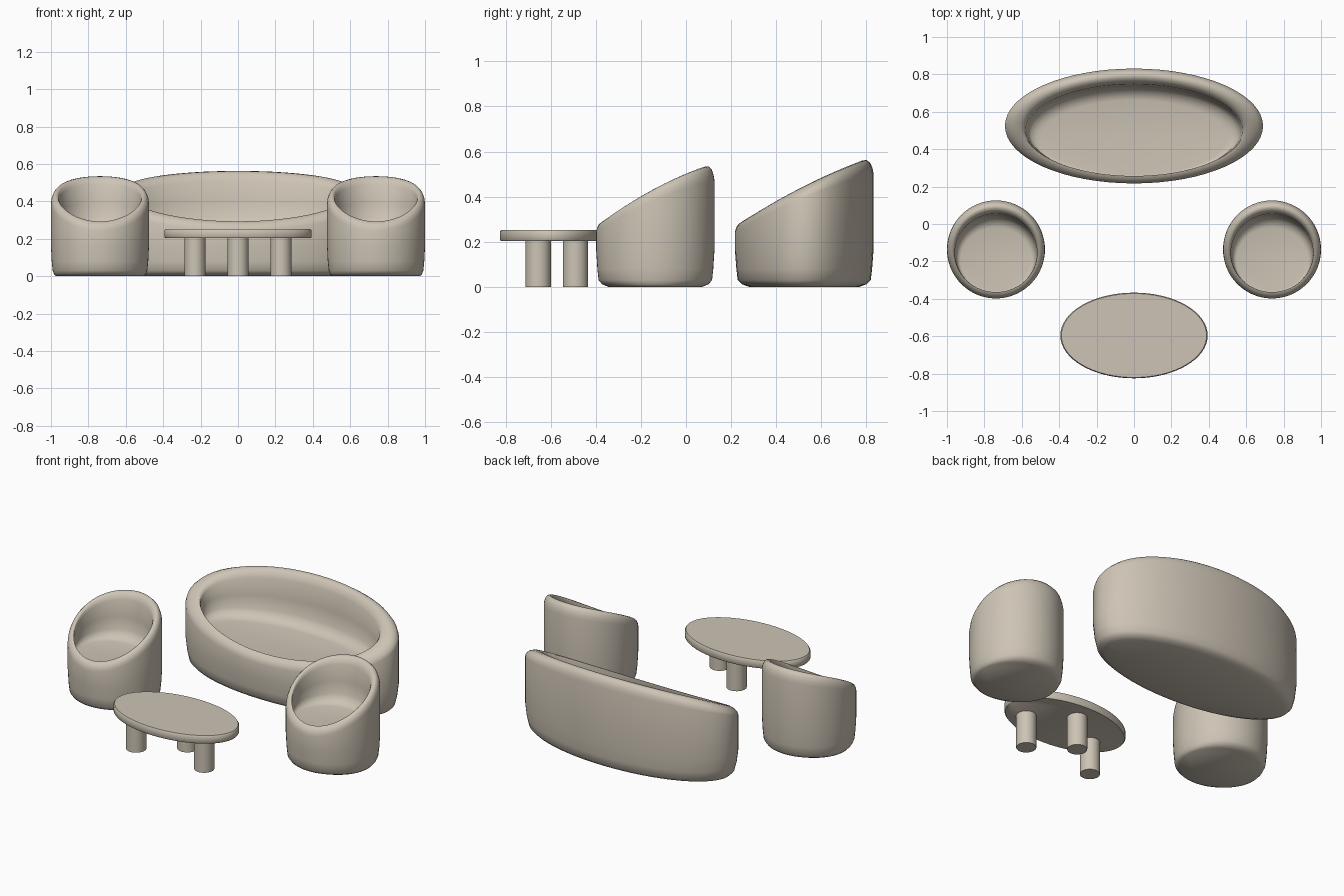
import bpy, bmesh, math

cube = bpy.data.objects.get("Cube")
if cube:
    bpy.data.objects.remove(cube)

fabric = bpy.data.materials.new("warm_beige")
fabric.use_nodes = True
BEIGE = (0.61, 0.55, 0.46, 1)
fabric.diffuse_color = BEIGE
fabric.node_tree.nodes["Principled BSDF"].inputs["Base Color"].default_value = BEIGE


def loft(name, rings, centre, half_x, half_y, segments=64):
    """Skin closed rings; each ring is (scale x, scale y, forward shift, height rule)."""
    bm = bmesh.new()
    loops = []
    for sx, sy, shift, height in rings:
        loop = []
        for i in range(segments):
            a = math.tau * i / segments
            v = sy * math.sin(a) + shift
            loop.append(bm.verts.new((sx * math.cos(a) * half_x, v * half_y, height(v))))
        loops.append(loop)
    for low, high in zip(loops, loops[1:]):
        for i in range(segments):
            j = (i + 1) % segments
            bm.faces.new((low[i], low[j], high[j], high[i]))
    bm.faces.new(reversed(loops[0]))
    bm.faces.new(loops[-1])
    mesh = bpy.data.meshes.new(name)
    bm.to_mesh(mesh)
    bm.free()
    mesh.materials.append(fabric)
    obj = bpy.data.objects.new(name, mesh)
    bpy.context.collection.objects.link(obj)
    obj.location = (*centre, 0)
    bpy.ops.object.select_all(action="DESELECT")
    obj.select_set(True)
    bpy.context.view_layer.objects.active = obj
    bpy.ops.object.shade_smooth_by_angle(angle=math.radians(50))
    return obj


def flat(z):
    return lambda v: z


def tub_seat(name, centre, half_x, half_y, middle, slope, bow, seat=0.26):
    """Hollow round seat whose rim rises from the front to the back."""
    def rim(v):
        return middle + slope * v + bow * v * v

    def below_rim(drop, tilt):
        return lambda v: rim(v) - drop - tilt * v

    def inside(share):
        return lambda v: seat + (rim(v) - seat) * share

    rings = [
        # rounded foot and outer wall
        (0.90, 0.79, 0, flat(0)), (0.94, 0.90, 0, flat(0.012)),
        (0.965, 0.96, 0, flat(0.03)), (0.985, 0.98, 0, flat(0.08)),
        (1, 1, 0, flat(0.16)),
        # rolled rim
        (1, 1, 0, below_rim(0.05, 0.025)), (0.99, 0.985, 0, below_rim(0.03, 0.02)),
        (0.96, 0.955, 0, below_rim(0.012, 0.012)), (0.92, 0.91, -0.01, below_rim(0.002, 0.003)),
        (0.88, 0.86, -0.02, below_rim(0, 0)), (0.855, 0.825, -0.045, inside(0.97)),
        (0.84, 0.80, -0.07, inside(0.88)),
        # inner wall, fillet and seat
        (0.83, 0.79, -0.09, inside(0.5)), (0.82, 0.78, -0.10, inside(0.2)),
        (0.80, 0.75, -0.14, inside(0.08)), (0.76, 0.70, -0.18, inside(0.02)),
        (0.72, 0.65, -0.2, flat(seat)),
    ]
    return loft(name, rings, centre, half_x, half_y)


# Seating
tub_seat("sofa", (0, 0.524), 0.69, 0.307, 0.447, 0.155, -0.0236)
for side, x in (("left", 0.738), ("right", -0.738)):
    tub_seat(side + "_armchair", (x, -0.136), 0.262, 0.262, 0.437, 0.1395, -0.0288)

# Oval table on three legs
TABLE_Y = -0.596
loft("table_top", [(0.985, 0.98, 0, flat(0.203)), (1, 1, 0, flat(0.21)),
                   (1, 1, 0, flat(0.244)), (0.985, 0.98, 0, flat(0.252))],
     (0, TABLE_Y), 0.394, 0.229)
for name, x, y in (("left_leg", 0.23, -0.655), ("right_leg", -0.23, -0.655), ("back_leg", 0, -0.49)):
    loft("table_" + name, [(1, 1, 0, flat(0)), (1, 1, 0, flat(0.206))], (x, y), 0.056, 0.056, 32)
